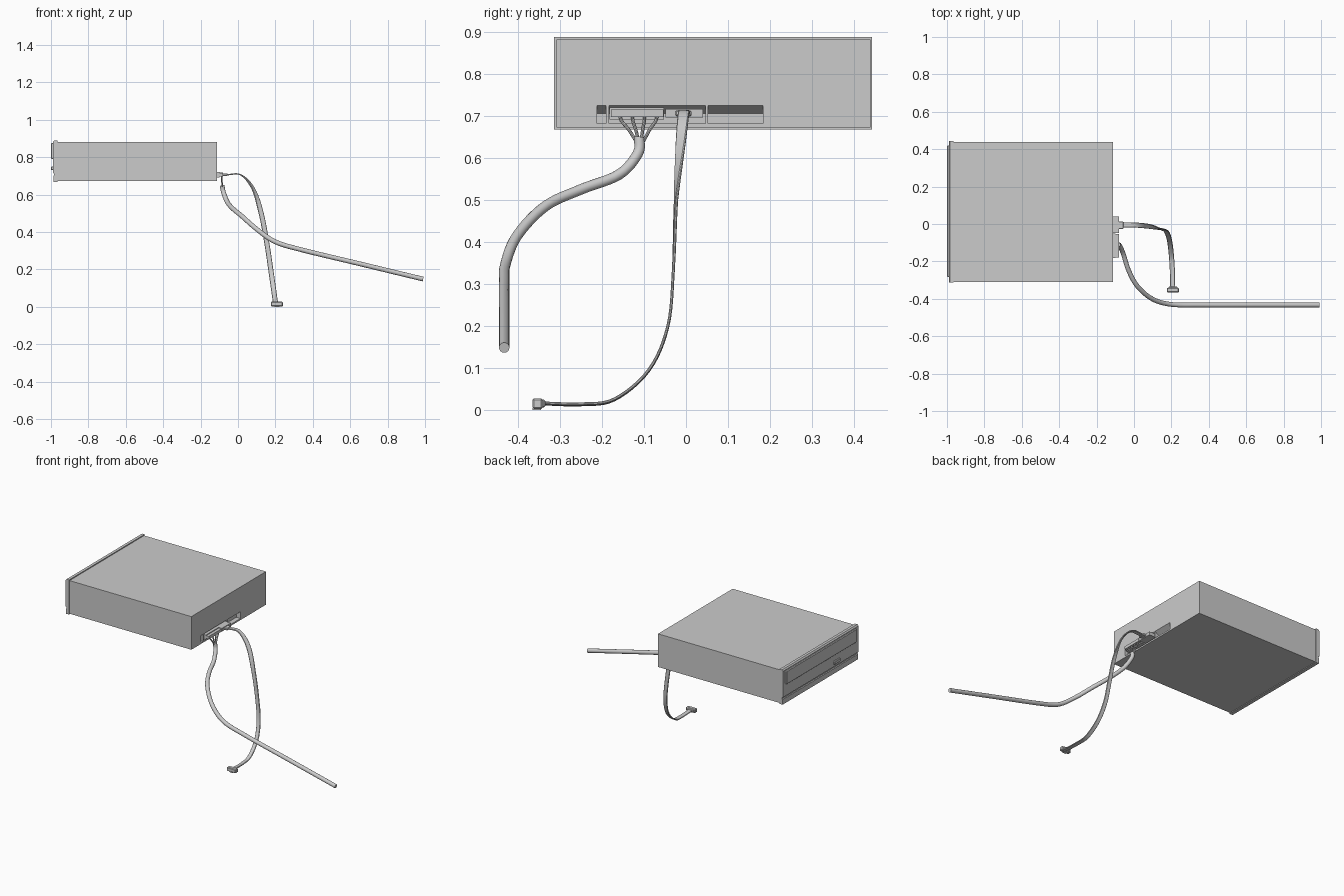
import bpy, bmesh, math
from mathutils import Vector

if "Cube" in bpy.data.objects:
    bpy.data.objects.remove(bpy.data.objects["Cube"])


def new_object(name, bm):
    bmesh.ops.recalc_face_normals(bm, faces=bm.faces)
    mesh = bpy.data.meshes.new(name)
    bm.to_mesh(mesh)
    bm.free()
    ob = bpy.data.objects.new(name, mesh)
    bpy.context.collection.objects.link(ob)
    return ob


def prism(name, profile, y0, y1):
    """Extrude an (x, z) profile along y."""
    bm = bmesh.new()
    face = bm.faces.new([bm.verts.new((x, y0, z)) for x, z in profile])
    ext = bmesh.ops.extrude_face_region(bm, geom=[face])['geom']
    bmesh.ops.translate(bm, vec=(0, y1 - y0, 0),
                        verts=[v for v in ext if isinstance(v, bmesh.types.BMVert)])
    return new_object(name, bm)


def box(name, x0, x1, y0, y1, z0, z1, bevel=0):
    ob = prism(name, [(x0, z0), (x1, z0), (x1, z1), (x0, z1)], y0, y1)
    if bevel:
        m = ob.modifiers.new('bevel', 'BEVEL')
        m.width, m.segments = bevel, 1
    return ob


def cut(ob, cutter):
    m = ob.modifiers.new('cut', 'BOOLEAN')
    m.object, m.operation, m.solver = cutter, 'DIFFERENCE', 'EXACT'
    cutter.hide_render = True
    cutter.hide_set(True)


def spline(pts, t):
    """Catmull-Rom position at parameter t."""
    i = min(int(t), len(pts) - 2)
    u = t - i
    p1, p2 = pts[i], pts[i + 1]
    p0 = pts[i - 1] if i else p1 * 2 - p2
    p3 = pts[i + 2] if i + 2 < len(pts) else p2 * 2 - p1
    return 0.5 * (2 * p1 + (p2 - p0) * u + (2 * p0 - 5 * p1 + 4 * p2 - p3) * u * u
                  + (3 * p1 - p0 - 3 * p2 + p3) * u ** 3)


def sweep(name, path, sides, section, steps=6):
    """Sweep a section along a path; sides gives the width direction at each point."""
    path, sides = [Vector(p) for p in path], [Vector(s) for s in sides]
    bm = bmesh.new()
    rings = []
    n = (len(path) - 1) * steps
    for k in range(n + 1):
        t = k / steps
        a, b = max(t - 0.02, 0), min(t + 0.02, len(path) - 1)
        tan = (spline(path, b) - spline(path, a)).normalized()
        i = min(int(t), len(path) - 2)
        s = sides[i].lerp(sides[i + 1], t - i)
        s = (s - tan * s.dot(tan)).normalized()
        up = tan.cross(s)
        c = spline(path, t)
        rings.append([bm.verts.new(c + s * u + up * v) for u, v in section])
    m = len(section)
    for r, q in zip(rings, rings[1:]):
        for j in range(m):
            bm.faces.new((r[j], r[(j + 1) % m], q[(j + 1) % m], q[j]))
    bm.faces.new(rings[0])
    bm.faces.new(rings[-1])
    ob = new_object(name, bm)
    bpy.ops.object.select_all(action='DESELECT')
    ob.select_set(True)
    bpy.context.view_layer.objects.active = ob
    bpy.ops.object.shade_smooth_by_angle(angle=math.radians(40))
    return ob


def circle(r, n):
    return [(r * math.cos(2 * math.pi * i / n), r * math.sin(2 * math.pi * i / n)) for i in range(n)]


# drive casing with three sloped-roof sockets in the rear
casing = box('drive_casing', -0.967, -0.111, -0.309, 0.439, 0.672, 0.882)
for name, y0, y1 in (('jumper', -0.212, -0.191), ('middle', -0.184, 0.047), ('wide', 0.052, 0.183)):
    cut(casing, prism(name + '_socket_cutter',
                      [(-0.10, 0.682), (-0.10, 0.732), (-0.111, 0.725), (-0.14, 0.706), (-0.14, 0.682)],
                      y0, y1))

# front bezel with a groove and stepped lower lip
prism('front_bezel', [(-0.965, 0.668), (-0.965, 0.888), (-0.983, 0.888), (-0.99, 0.88),
                      (-0.99, 0.715), (-0.983, 0.712), (-0.983, 0.704), (-0.987, 0.70), (-0.987, 0.668)],
      -0.314, 0.443)
# disc tray front and eject button
box('tray_front', -1.0, -0.985, -0.284, 0.42, 0.79, 0.876, 0.004)
box('tray_inset_panel', -1.0, -0.985, -0.27, 0.406, 0.80, 0.866)
box('eject_button', -0.999, -0.985, -0.122, -0.062, 0.73, 0.751, 0.003)

# rear plugs
box('power_plug', -0.135, -0.079, -0.179, -0.053, 0.697, 0.715)
box('power_plug_rim', -0.135, -0.098, -0.182, -0.052, 0.691, 0.720)
box('data_plug', -0.135, -0.079, -0.049, 0.041, 0.696, 0.717)
box('data_plug_neck', -0.09, -0.056, -0.026, 0.013, 0.699, 0.713, 0.003)

# power wires fanning into the sleeved cable
for i in range(4):
    y = -0.155 + 0.028 * i
    ye = -0.119 + 0.006 * i
    sweep('power_wire_%d' % (i + 1),
          [(-0.088, y, 0.705), (-0.087, y, 0.69), (-0.086, (y + ye) / 2, 0.668), (-0.083, ye, 0.64)],
          [(1, 0, 0)] * 4, circle(0.004, 8), 3)

cable = [(-0.085, -0.111, 0.648), (-0.077, -0.115, 0.61), (-0.057, -0.16, 0.56), (-0.028, -0.25, 0.525),
         (0.02, -0.335, 0.485), (0.10, -0.402, 0.415), (0.20, -0.43, 0.347), (0.35, -0.433, 0.302),
         (0.65, -0.433, 0.23), (0.99, -0.433, 0.148)]
sweep('power_cable', cable, [(1, 0, 0)] * 2 + [(0.5, 0, 0.8)] * 2 + [(0.3, 0, 1)] * 6, circle(0.0125, 16))

# flat data ribbon twisting a quarter turn
ribbon = [(-0.06, -0.004, 0.706), (0.015, -0.006, 0.705), (0.082, -0.013, 0.63), (0.125, -0.024, 0.495),
          (0.155, -0.03, 0.335), (0.175, -0.043, 0.2), (0.19, -0.088, 0.095), (0.20, -0.17, 0.025),
          (0.205, -0.25, 0.013), (0.207, -0.34, 0.015)]
w, h = 0.0135, 0.0035
sweep('data_ribbon', ribbon,
      [(0, 1, 0), (0, 1, 0), (0.5, 0.8, 0.2), (1, 0.15, 0.3)] + [(1, 0, 0.1)] * 6,
      [(-w, -h * .4), (-w * .85, -h), (w * .85, -h), (w, -h * .4),
       (w, h * .4), (w * .85, h), (-w * .85, h), (-w, h * .4)])

# loose ribbon connector
box('loose_connector', 0.176, 0.24, -0.366, -0.341, 0.002, 0.027, 0.004)
box('loose_connector_neck', 0.184, 0.232, -0.345, -0.335, 0.006, 0.024, 0.003)
box('loose_connector_key', 0.195, 0.221, -0.366, -0.345, 0.0, 0.004)
